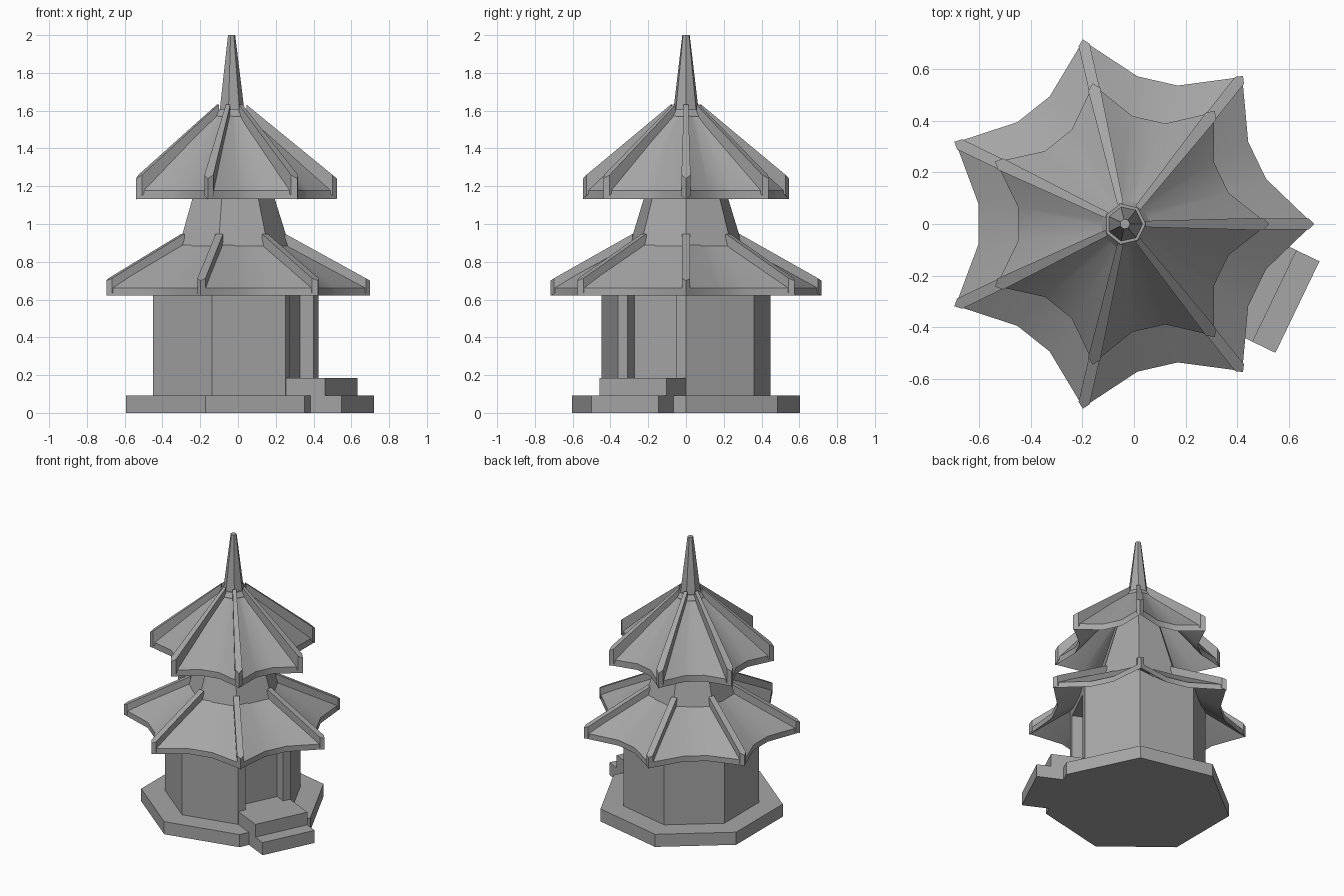
import bpy, bmesh
from math import sin, cos, pi, radians
from mathutils import Vector

if "Cube" in bpy.data.objects:
    bpy.data.objects.remove(bpy.data.objects["Cube"])

CX = -0.035            # pagoda axis
N = 7
STEP = 2 * pi / N
DOOR = -STEP / 2       # the entrance wall faces this way

stone = bpy.data.materials.new("grey_stone")
stone.use_nodes = True
GREY = (0.38, 0.38, 0.38, 1)
stone.diffuse_color = GREY
bsdf = next(n for n in stone.node_tree.nodes if n.type == 'BSDF_PRINCIPLED')
bsdf.inputs["Base Color"].default_value = GREY
bsdf.inputs["Roughness"].default_value = 0.8


def polar(r, a):
    return Vector((r * cos(a), r * sin(a)))


def heptagon(r):
    return [polar(r, k * STEP) for k in range(N)]


def loft(name, rings, hollow=False, smooth=None):
    """Skin a list of (outline, z) rings; hollow joins the last ring to the first."""
    bm = bmesh.new()
    vs = [[bm.verts.new((p.x + CX, p.y, z)) for p in pts] for pts, z in rings]
    pairs = list(zip(vs, vs[1:])) + ([(vs[-1], vs[0])] if hollow else [])
    for low, high in pairs:
        for i in range(len(low)):
            j = (i + 1) % len(low)
            bm.faces.new((low[i], low[j], high[j], high[i]))
    if not hollow:
        bm.faces.new(vs[0][::-1])
        bm.faces.new(vs[-1])
    return finish(name, bm, smooth)


def finish(name, bm, smooth=None):
    bmesh.ops.recalc_face_normals(bm, faces=bm.faces)
    me = bpy.data.meshes.new(name)
    bm.to_mesh(me)
    bm.free()
    me.materials.append(stone)
    ob = bpy.data.objects.new(name, me)
    bpy.context.collection.objects.link(ob)
    if smooth:
        bpy.ops.object.select_all(action='DESELECT')
        ob.select_set(True)
        bpy.context.view_layer.objects.active = ob
        bpy.ops.object.shade_smooth_by_angle(angle=radians(smooth))
    return ob


def door_point(u, t):
    """Point at distance u out through the door and t to its side."""
    return polar(u, DOOR) + polar(t, DOOR + pi / 2)


# Base, walls with a recessed doorway, and lintel
loft("base", [(heptagon(0.62), 0), (heptagon(0.62), 0.092)])
face = 0.46 * cos(STEP / 2)
notch = [door_point(face, -0.143), door_point(face - 0.08, -0.143),
         door_point(face - 0.08, 0.143), door_point(face, 0.143)]
walls = heptagon(0.46) + notch
loft("walls", [(walls, 0.09), (walls, 0.70)])
loft("lintel", [(heptagon(0.46), 0.70), (heptagon(0.46), 0.77)])

# Entrance steps
for name, near, far, z0, z1 in (("lower_step", 0.50, 0.743, 0, 0.092),
                                ("upper_step", 0.30, 0.645, 0.09, 0.185)):
    block = [door_point(near, -0.197), door_point(far, -0.197),
             door_point(far, 0.197), door_point(near, 0.197)]
    loft(name, [(block, z0), (block, z1)])

# Tapered upper storey
loft("upper_storey", [(heptagon(0.315), 0.86), (heptagon(0.13), 1.45)])


def roof(name, tip, valley, spread, inner, z_eave, z_top, rim):
    """Concave star-shaped roof shell with seven pointed eaves."""
    star, core = [], []
    half = STEP / 2
    for k in range(N):
        mid = k * STEP + half
        star.append(polar(tip, k * STEP))
        core.append(polar(inner, k * STEP))
        for a in (-spread, spread):
            star.append(polar(valley, mid + a))
            core.append(polar(inner * cos(half) / cos(a), mid + a))
    loft(name, [(star, z_eave), (star, z_eave + rim),
                (core, z_top), (core, z_top - rim)], hollow=True, smooth=35)


def ridges(name, tip, inner, w_out, w_in, z_eave, z_tip, z_in, depth):
    """Raised beams with pointed ends along the roof corners."""
    bm = bmesh.new()
    outline = [(tip, 0), (tip - w_out, w_out), (inner, w_in),
               (inner, -w_in), (tip - w_out, -w_out)]
    for k in range(N):
        a = k * STEP
        rows = ([], [])
        for u, t in outline:
            f = (tip - u) / (tip - inner)
            p = polar(u, a) + polar(t, a + pi / 2)
            top = z_tip + f * (z_in - z_tip)
            low = z_eave + f * (z_in - depth - z_eave)
            rows[0].append(bm.verts.new((p.x + CX, p.y, low)))
            rows[1].append(bm.verts.new((p.x + CX, p.y, top)))
        low, top = rows
        bm.faces.new(top)
        bm.faces.new(low[::-1])
        for i in range(len(low)):
            j = (i + 1) % len(low)
            bm.faces.new((low[i], low[j], top[j], top[i]))
    finish(name, bm)


# Two tiers of roof
roof("lower_roof", 0.73, 0.575, radians(8), 0.275, 0.622, 0.905, 0.04)
ridges("lower_ridges", 0.735, 0.285, 0.022, 0.02, 0.62, 0.70, 0.948, 0.08)
roof("upper_roof", 0.555, 0.42, radians(9), 0.095, 1.132, 1.575, 0.045)
ridges("upper_ridges", 0.56, 0.08, 0.024, 0.012, 1.13, 1.24, 1.632, 0.09)

# Collar and spire
loft("collar", [(heptagon(0.10), 1.53), (heptagon(0.10), 1.575),
                (heptagon(0.08), 1.605)])
loft("spire", [(heptagon(0.07), 1.59), (heptagon(0.02), 2.0)])
